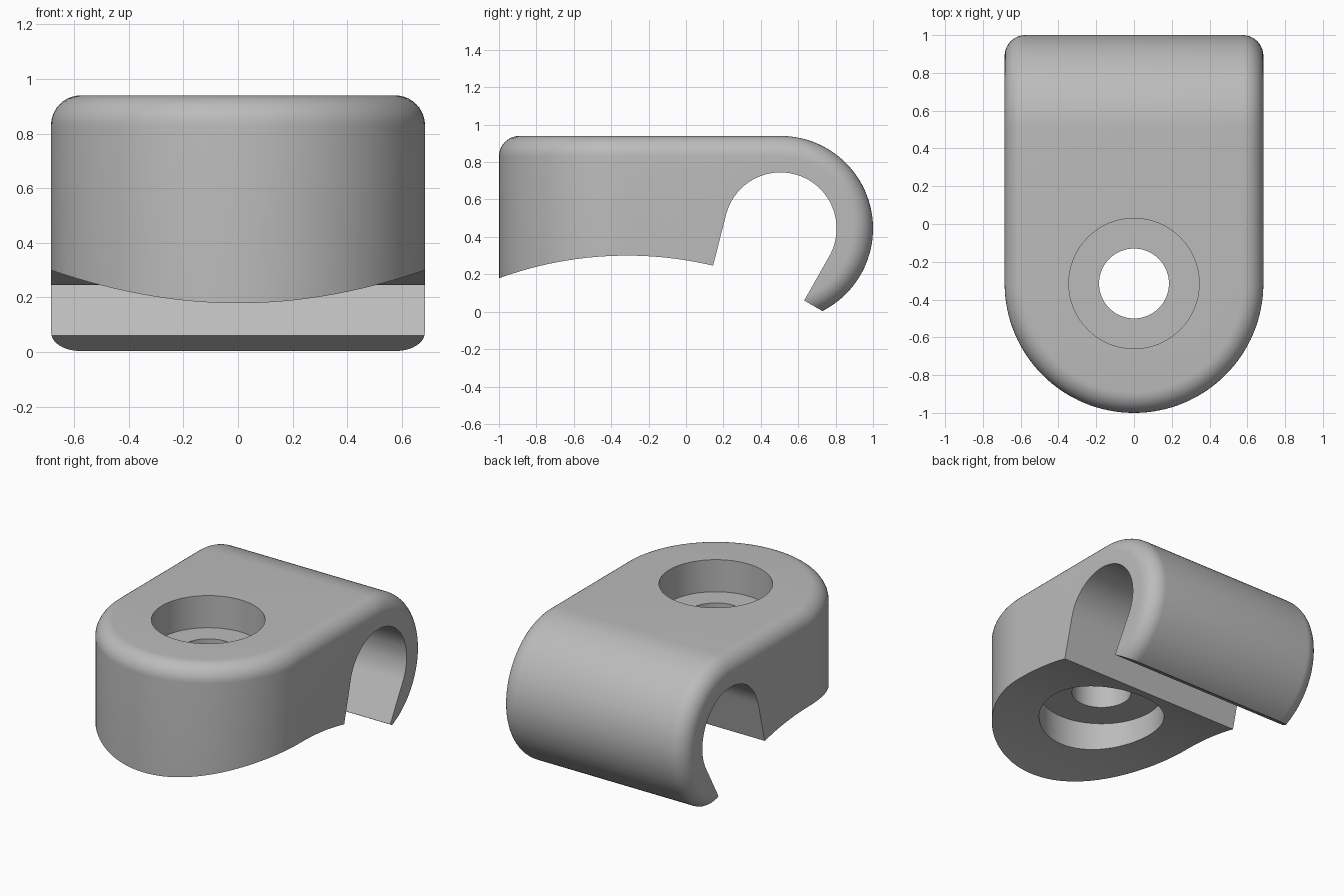
import bpy, bmesh
from math import sin, cos, pi, radians, sqrt
from mathutils import Vector

if "Cube" in bpy.data.objects:
    bpy.data.objects.remove(bpy.data.objects["Cube"], do_unlink=True)

W = 0.685                        # half width, also the front radius
TOP, FRONT_Y = 0.94, -0.315      # top height, centre of front round and holes
CY, CZ, R_OUT, R_IN = 0.505, 0.445, 0.495, 0.3   # hook centre and radii
FILLET, STEPS = 0.11, 10

grey = bpy.data.materials.new("plain grey")
grey.use_nodes = True
grey.diffuse_color = (0.5, 0.5, 0.5, 1)
grey.node_tree.nodes["Principled BSDF"].inputs["Base Color"].default_value = (0.5, 0.5, 0.5, 1)


def make_object(name, bm):
    bmesh.ops.recalc_face_normals(bm, faces=bm.faces)
    mesh = bpy.data.meshes.new(name)
    bm.to_mesh(mesh)
    bm.free()
    mesh.materials.append(grey)
    obj = bpy.data.objects.new(name, mesh)
    bpy.context.collection.objects.link(obj)
    return obj


def arc(cy, cz, r, start, end, n):
    """Points on an arc in the side plane, angles in degrees."""
    angles = [radians(start + (end - start) * i / n) for i in range(n + 1)]
    return [(cy + r * cos(a), cz + r * sin(a)) for a in angles]


def cross_section(edge, normal, inward, foot):
    """Left half of one rib: wall foot, then the rounded edge; mirrored to the right."""
    half = [Vector(foot)]
    for i in range(STEPS + 1):
        t = pi / 2 * i / STEPS
        half.append(Vector(edge) + FILLET * ((1 - cos(t)) * Vector(inward) - (1 - sin(t)) * Vector(normal)))
    return half + [Vector((-p.x, p.y, p.z)) for p in reversed(half)]


# Ribs run from the front round, along the straight sides and around the hook
ribs = []
for i in range(33):
    a = pi / 2 * (i / 32 - 1)
    x, y = W * cos(a), FRONT_Y + W * sin(a)
    ribs.append(cross_section((x, y, TOP), (0, 0, 1), (-cos(a), -sin(a), 0), (x, y, 0.05)))
ribs.append(cross_section((W, 0.2, TOP), (0, 0, 1), (-1, 0, 0), (W, 0.2, 0.05)))
for i in range(49):
    a = radians(90 - 165 * i / 48)
    n = Vector((0, cos(a), sin(a)))
    centre = Vector((W, CY, CZ))
    ribs.append(cross_section(centre + n * R_OUT, n, (-1, 0, 0), centre + n * 0.05))

# Clamp body: skin over the ribs, including the underside
bm = bmesh.new()
rows = [[bm.verts.new(p) for p in rib] for rib in ribs]
for a, b in zip(rows, rows[1:]):
    for k in range(len(a)):
        m = (k + 1) % len(a)
        bm.faces.new((a[k], a[m], b[m], b[k]))
bm.faces.new(rows[-1])
bmesh.ops.remove_doubles(bm, verts=bm.verts, dist=1e-5)
bmesh.ops.dissolve_degenerate(bm, edges=bm.edges, dist=1e-5)
body = make_object("clamp_body", bm)

# Cutter for the arched underside, the cable groove and the hook tip
R_ARCH = 2.0
profile = []
for i in range(25):
    y = -1.1 + 1.245 * i / 24
    profile.append((y, 0.3 - R_ARCH + sqrt(R_ARCH ** 2 - (y - FRONT_Y) ** 2)))
profile += arc(CY, CZ, R_IN, 167, -30, 48)
profile += [(0.632, 0.06), (0.727, 0.005), (0.9, -0.095), (0.9, -0.4), (-1.1, -0.4)]
bm = bmesh.new()
face = bm.faces.new([bm.verts.new((-1, y, z)) for y, z in profile])
side = bmesh.ops.extrude_face_region(bm, geom=[face])["geom"]
bmesh.ops.translate(bm, vec=(2, 0, 0), verts=[v for v in side if isinstance(v, bmesh.types.BMVert)])
cutters = [make_object("underside_cutter", bm)]


def round_cutter(name, radius, low, high):
    bm = bmesh.new()
    bmesh.ops.create_cone(bm, cap_ends=True, segments=64, radius1=radius, radius2=radius, depth=high - low)
    bmesh.ops.translate(bm, vec=(0, FRONT_Y, (low + high) / 2), verts=bm.verts)
    cutters.append(make_object(name, bm))


# Screw hole with a recess above and a wider one below
round_cutter("screw_hole_cutter", 0.185, -0.2, 1.2)
round_cutter("top_recess_cutter", 0.345, 0.725, 1.2)
round_cutter("bottom_recess_cutter", 0.39, -0.2, 0.46)

bpy.ops.object.select_all(action='DESELECT')
body.select_set(True)
bpy.context.view_layer.objects.active = body
for cutter in cutters:
    cutter.hide_render = True
    mod = body.modifiers.new(cutter.name, 'BOOLEAN')
    mod.operation, mod.solver, mod.object = 'DIFFERENCE', 'EXACT', cutter
    bpy.ops.object.modifier_apply(modifier=mod.name)
for cutter in cutters:
    bpy.data.objects.remove(cutter, do_unlink=True)
bpy.ops.object.shade_smooth_by_angle(angle=radians(30))
